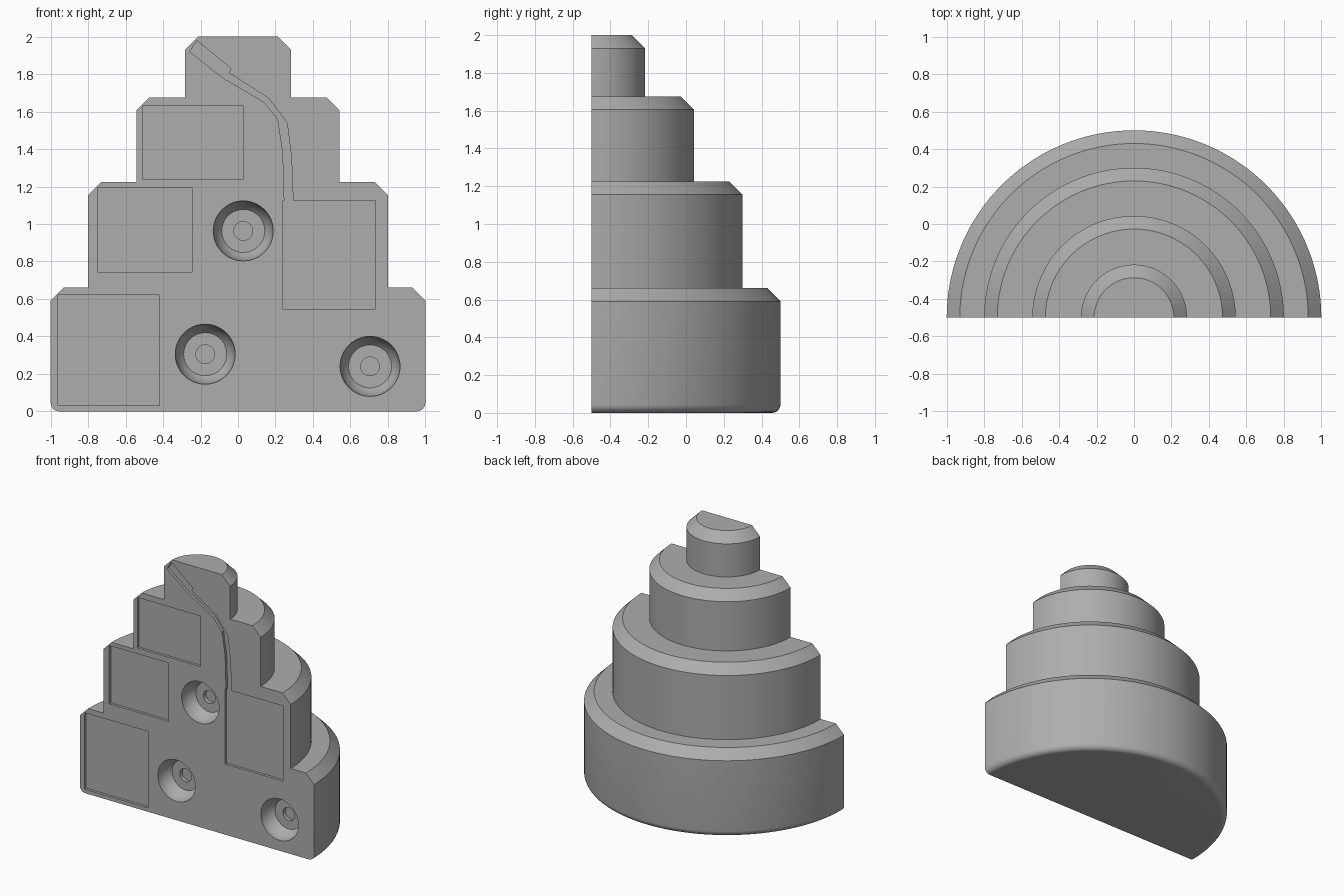
import bpy, bmesh
from math import pi, sin, cos, sqrt
from mathutils import Vector

cube = bpy.data.objects.get("Cube")
if cube:
    bpy.data.objects.remove(cube, do_unlink=True)

FRONT = -0.5

grey = bpy.data.materials.new("plain grey")
grey.use_nodes = True
GREY = (0.42, 0.42, 0.42, 1)
grey.diffuse_color = GREY
grey.node_tree.nodes["Principled BSDF"].inputs["Base Color"].default_value = GREY


def finish(name, bm):
    bmesh.ops.recalc_face_normals(bm, faces=bm.faces)
    mesh = bpy.data.meshes.new(name)
    bm.to_mesh(mesh)
    bm.free()
    mesh.materials.append(grey)
    obj = bpy.data.objects.new(name, mesh)
    bpy.context.collection.objects.link(obj)
    return obj


def lathe(name, points, centre, axis, angle, steps):
    """Turn a chain of points around an axis and close the open side."""
    bm = bmesh.new()
    verts = [bm.verts.new(p) for p in points]
    edges = [bm.edges.new(pair) for pair in zip(verts, verts[1:])]
    bmesh.ops.spin(bm, geom=verts + edges, cent=centre, axis=axis,
                   angle=angle, steps=steps)
    bmesh.ops.remove_doubles(bm, verts=bm.verts, dist=1e-4)
    bmesh.ops.holes_fill(bm, edges=[e for e in bm.edges if e.is_boundary], sides=0)
    return finish(name, bm)


def prism(name, outline, depth):
    """Extrude a front outline into the body by a given depth."""
    bm = bmesh.new()
    face = bm.faces.new([bm.verts.new((x, FRONT - 0.1, z)) for x, z in outline])
    moved = bmesh.ops.extrude_face_region(bm, geom=[face])["geom"]
    bmesh.ops.translate(bm, vec=(0, depth + 0.1, 0),
                        verts=[v for v in moved if isinstance(v, bmesh.types.BMVert)])
    return finish(name, bm)


def socket(x, z):
    """Round bowl with a flat floor and a small centre hole."""
    r, floor_r, hole_r = 0.16, 0.115, 0.05
    floor = sqrt(r * r - floor_r * floor_r)
    chain = [(0, -0.1), (r, -0.1)]
    for i in range(9):
        d = floor * i / 8
        chain.append((sqrt(r * r - d * d), d))
    chain += [(hole_r, floor), (hole_r, floor + 0.03), (0, floor + 0.03)]
    points = [(x + a, FRONT + d, z) for a, d in chain]
    return lathe("socket_cutter", points, (x, FRONT, z), (0, 1, 0), 2 * pi, 48)


# Stepped half-round body: rounded foot, then chamfered tiers
tiers = [(1.0, 0.66), (0.8, 1.225), (0.543, 1.675), (0.283, 2.0)]
chamfer, fillet = 0.07, 0.045
profile = [(0, 0)]
for i in range(7):
    a = pi / 2 * i / 6
    profile.append((1 - fillet + fillet * sin(a), fillet - fillet * cos(a)))
base = 0
for radius, top in tiers:
    if base:
        profile.append((radius, base))
    profile += [(radius, top - chamfer), (radius - chamfer, top)]
    base = top
profile.append((0, base))
body = lathe("stepped_body", [(r, FRONT, z) for r, z in profile],
             (0, FRONT, 0), (0, 0, 1), pi, 72)

# Shallow rectangular pockets
cutters = []
for x0, x1, z0, z1 in [(-0.96, -0.42, 0.03, 0.62), (-0.75, -0.245, 0.745, 1.195),
                       (-0.51, 0.03, 1.24, 1.63), (0.24, 0.735, 0.545, 1.125)]:
    cutters.append(prism("pocket_cutter", [(x0, z0), (x1, z0), (x1, z1), (x0, z1)], 0.02))

# Bent channel running to the top
channel = [(0.248, 1.1), (0.24, 1.38), (0.213, 1.56), (0.14, 1.65), (-0.08, 1.78),
           (-0.257, 1.92), (-0.22, 1.98), (-0.037, 1.83), (-0.048, 1.807),
           (0.165, 1.67), (0.262, 1.54), (0.285, 1.36), (0.295, 1.1)]
cutters.append(prism("channel_cutter", channel, 0.02))

# Round sockets
cutters += [socket(x, z) for x, z in [(0.028, 0.963), (-0.175, 0.305), (0.705, 0.24)]]

# Cut everything out of the body
bpy.context.view_layer.objects.active = body
for cutter in cutters:
    mod = body.modifiers.new("cut", 'BOOLEAN')
    mod.operation = 'DIFFERENCE'
    mod.solver = 'EXACT'
    mod.object = cutter
    bpy.ops.object.modifier_apply(modifier=mod.name)
    bpy.data.objects.remove(cutter, do_unlink=True)

bpy.ops.object.select_all(action='DESELECT')
body.select_set(True)
bpy.ops.object.shade_smooth_by_angle(angle=pi / 6)
